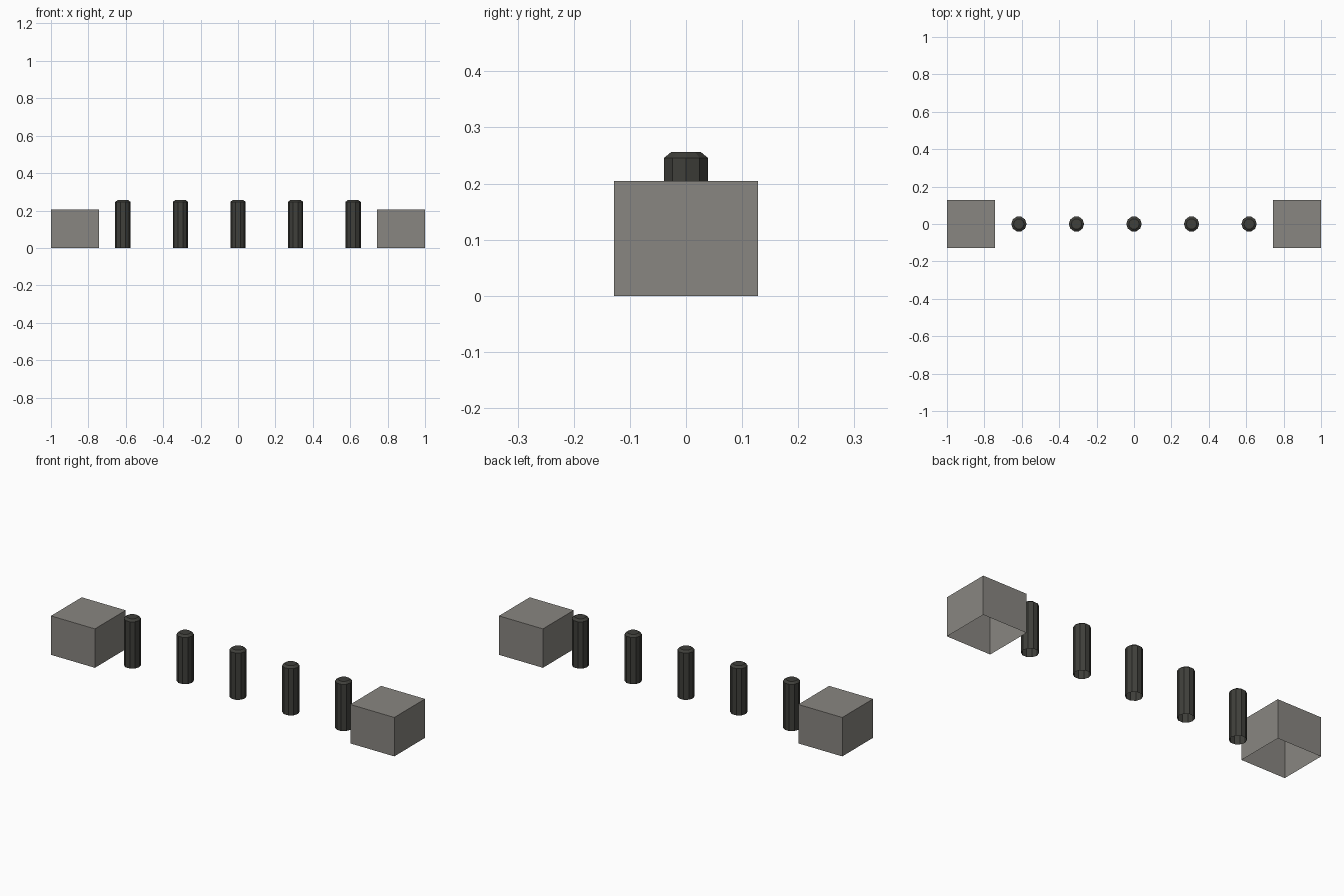
import bpy
import bmesh
from math import cos, sin, tau

cube = bpy.data.objects.get("Cube")
if cube:
    bpy.data.objects.remove(cube, do_unlink=True)


def make_material(name, rgb):
    mat = bpy.data.materials.new(name)
    mat.use_nodes = True
    color = (*rgb, 1.0)
    mat.diffuse_color = color
    mat.node_tree.nodes["Principled BSDF"].inputs["Base Color"].default_value = color
    return mat


def open_prism(name, sides, turn, rings, mat):
    """Flat-shaded prism from (radius, height) rings: capped on top, open below."""
    bm = bmesh.new()
    loops = []
    for radius, z in rings:
        angles = [tau * (i + turn) / sides for i in range(sides)]
        loops.append([bm.verts.new((radius * cos(a), radius * sin(a), z)) for a in angles])
    for low, high in zip(loops, loops[1:]):
        for i in range(sides):
            j = (i + 1) % sides
            bm.faces.new((low[i], low[j], high[j], high[i]))
    bm.faces.new(loops[-1])
    mesh = bpy.data.meshes.new(name)
    bm.to_mesh(mesh)
    bm.free()
    mesh.materials.append(mat)
    return mesh


def place(name, mesh, x):
    obj = bpy.data.objects.new(name, mesh)
    obj.location.x = x
    bpy.context.collection.objects.link(obj)


concrete = make_material("concrete grey", (0.25, 0.24, 0.22))
dark_metal = make_material("dark metal", (0.05, 0.05, 0.043))

# Square end blocks
half = 0.128
corner = half * 2 ** 0.5
block = open_prism("end_block", 4, 0.5, [(corner, 0), (corner, 0.205)], concrete)
for side, sign in (("left", 1), ("right", -1)):
    place(f"{side}_end_block", block, sign * (1 - half))

# Row of ten-sided posts with chamfered tops
post = open_prism("bollard", 10, 0, [(0.041, 0), (0.041, 0.246), (0.028, 0.256)], dark_metal)
for i in range(5):
    place(f"bollard_{i + 1}", post, (i - 2) * 0.3077)
